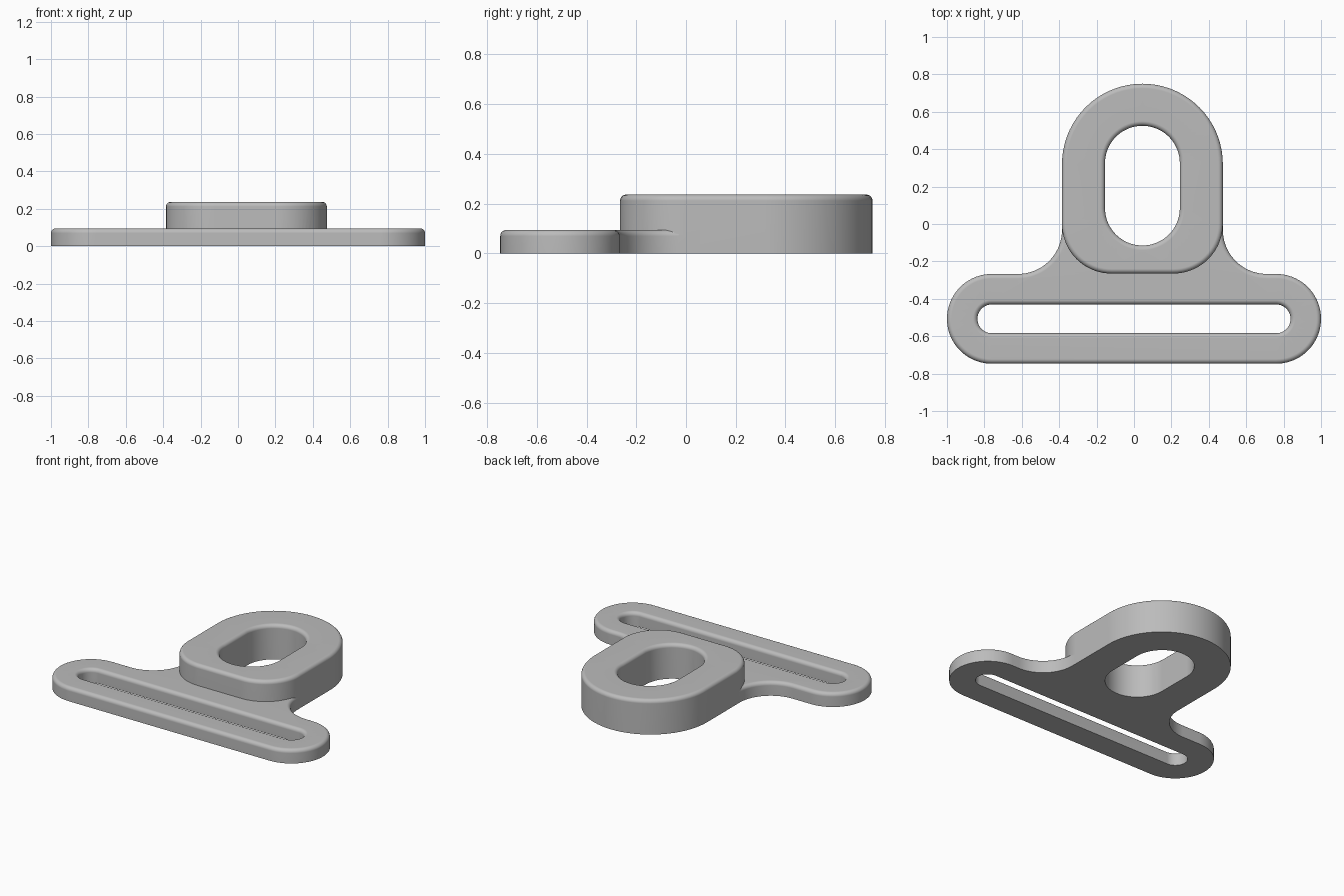
import bpy, bmesh
from math import sin, cos, pi, radians
from mathutils import Vector

cube = bpy.data.objects.get("Cube")
if cube:
    bpy.data.objects.remove(cube)

grey = bpy.data.materials.new("satin grey")
grey.use_nodes = True
colour = (0.5, 0.5, 0.5, 1)
grey.diffuse_color = colour
grey.node_tree.nodes["Principled BSDF"].inputs["Base Color"].default_value = colour

FILLET = 0.025
ROUND_STEPS = 5


def arc(cx, cy, r, start, end):
    """Points along an arc, about one every five degrees."""
    n = max(2, round(abs(end - start) / 5))
    angles = [radians(start + (end - start) * i / n) for i in range(n + 1)]
    return [Vector((cx + r * cos(a), cy + r * sin(a))) for a in angles]


def offset(points, d):
    """Move a counter-clockwise outline inward by d."""
    result = []
    for i, p in enumerate(points):
        a = (p - points[i - 1]).normalized()
        b = (points[(i + 1) % len(points)] - p).normalized()
        na, nb = Vector((-a.y, a.x)), Vector((-b.y, b.x))
        result.append(p + (na + nb) * (d / (1 + na.dot(nb))))
    return result


def rounded_plate(name, outer, hole, height):
    """Extruded outline with a hole; top rims rounded, bottom rims sharp."""
    bm = bmesh.new()
    levels = [(0, 0)]
    for i in range(ROUND_STEPS + 1):
        t = pi / 2 * i / ROUND_STEPS
        levels.append((FILLET * (1 - cos(t)), height - FILLET * (1 - sin(t))))
    caps = [[], []]
    for outline, sign in [(outer, 1)] + ([(hole, -1)] if hole else []):
        rings = [[bm.verts.new((p.x, p.y, z)) for p in offset(outline, sign * d)]
                 for d, z in levels]
        n = len(outline)
        for low, high in zip(rings, rings[1:]):
            for i in range(n):
                j = (i + 1) % n
                quad = [low[i], low[j], high[j], high[i]]
                bm.faces.new(quad if sign > 0 else quad[::-1])
        for cap, ring in zip(caps, (rings[0], rings[-1])):
            cap += [bm.edges.get((ring[i], ring[i - 1])) for i in range(n)]
    for cap in caps:
        bmesh.ops.triangle_fill(bm, use_beauty=True, use_dissolve=False, edges=cap)
    bmesh.ops.recalc_face_normals(bm, faces=bm.faces[:])
    mesh = bpy.data.meshes.new(name)
    bm.to_mesh(mesh)
    bm.free()
    mesh.materials.append(grey)
    obj = bpy.data.objects.new(name, mesh)
    bpy.context.collection.objects.link(obj)
    return obj


# Thick eyelet: round back end, rounded front corners, oblong hole
MID = 0.045
eyelet = rounded_plate(
    "eyelet",
    arc(MID, 0.32, 0.43, 0, 180)
    + arc(MID - 0.165, 0, 0.265, 180, 270)
    + arc(MID + 0.165, 0, 0.265, 270, 360),
    arc(MID, 0.325, 0.2, 0, 180) + arc(MID, 0.085, 0.2, 180, 360),
    0.237)

# Thin strap bar with a long slot and a flared neck that ends inside the eyelet
BAR_Y, BAR_R, END_X, FLARE = -0.507, 0.24, 0.76, 0.235
flare_y = BAR_Y + BAR_R + FLARE
bar = rounded_plate(
    "strap_bar",
    arc(END_X, BAR_Y, BAR_R, -90, 90)
    + arc(MID + 0.43 + FLARE, flare_y, FLARE, 270, 180)
    + [Vector((MID + 0.43, 0))]
    + arc(MID, 0.085, 0.3, -17, -163)
    + [Vector((MID - 0.43, 0))]
    + arc(MID - 0.43 - FLARE, flare_y, FLARE, 0, -90)
    + arc(-END_X, BAR_Y, BAR_R, 90, 270),
    arc(END_X, BAR_Y, 0.077, -90, 90) + arc(-END_X, BAR_Y, 0.077, 90, 270),
    0.095)

# Fuse both into one solid
union = bar.modifiers.new("fuse", 'BOOLEAN')
union.operation = 'UNION'
union.solver = 'EXACT'
union.object = eyelet
bpy.ops.object.select_all(action='DESELECT')
bar.select_set(True)
bpy.context.view_layer.objects.active = bar
bpy.ops.object.modifier_apply(modifier="fuse")
bpy.data.objects.remove(eyelet)
bar.name = "strap_bar_with_eyelet"

# Smooth walls and rims, flat broad faces
bpy.ops.object.shade_smooth_by_angle(angle=radians(35))
weighted = bar.modifiers.new("even shading", 'WEIGHTED_NORMAL')
weighted.keep_sharp = True
